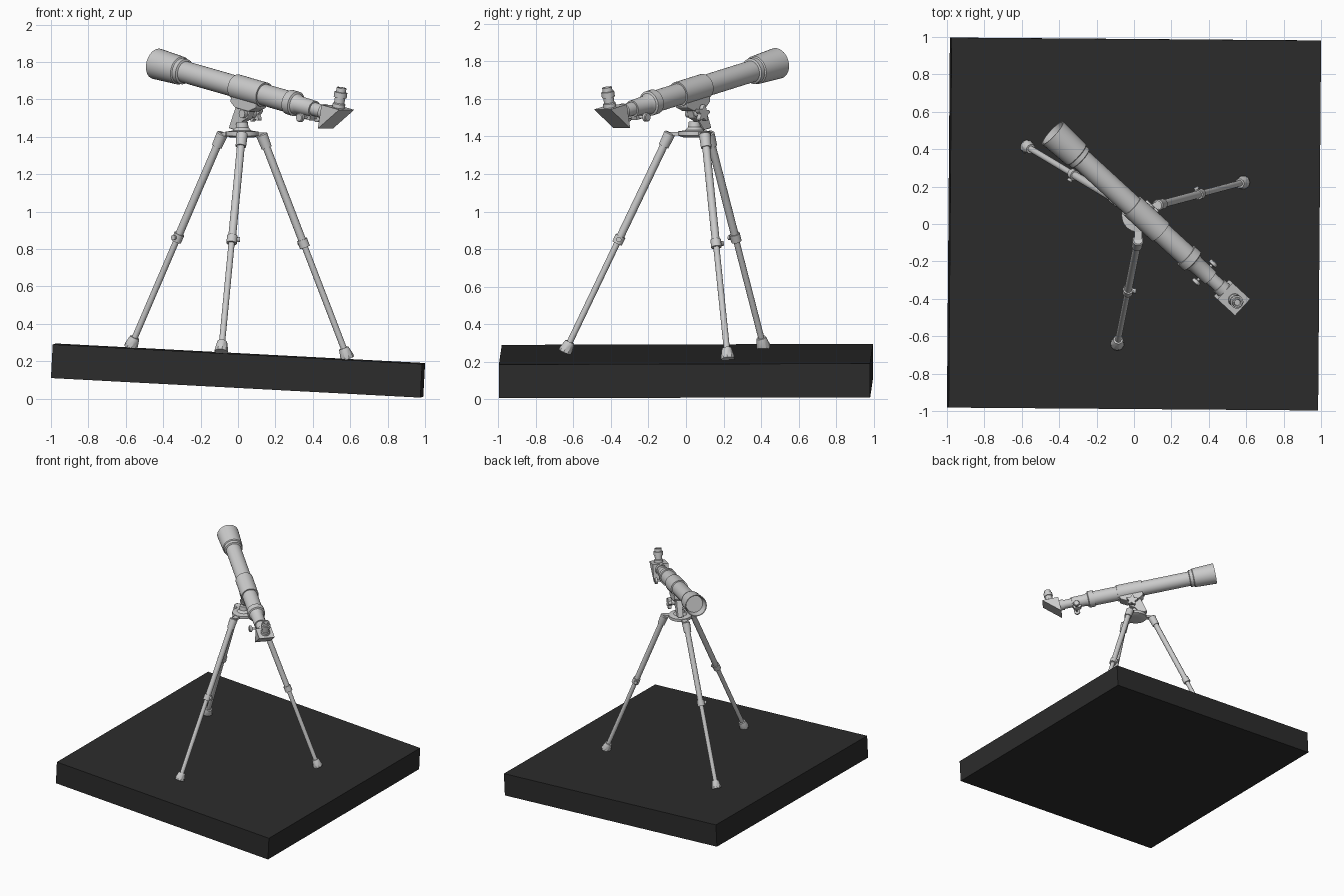
import bpy, bmesh, math
from mathutils import Vector, Matrix

if "Cube" in bpy.data.objects:
    bpy.data.objects.remove(bpy.data.objects["Cube"])

# Telescope frame: U along the tube (towards the lens), W sideways, V up
LENS = Vector((-0.435, 0.487, 1.79))
U = Vector((-0.72, 0.661, 0.207)).normalized()
W = Vector((-U.y, U.x, 0)).normalized() * -1
W = W if W.x > 0 else -W
V = U.cross(W).normalized()
V = V if V.z > 0 else -V


def at(t, w=0, v=0):
    """Point at distance t behind the lens rim, offset sideways and up."""
    return LENS - U * t + W * w + V * v


def finish(bm, name, smooth=True):
    bmesh.ops.recalc_face_normals(bm, faces=bm.faces)
    me = bpy.data.meshes.new(name)
    bm.to_mesh(me)
    bm.free()
    ob = bpy.data.objects.new(name, me)
    bpy.context.collection.objects.link(ob)
    if smooth:
        bpy.ops.object.select_all(action='DESELECT')
        ob.select_set(True)
        bpy.context.view_layer.objects.active = ob
        bpy.ops.object.shade_smooth_by_angle(angle=math.radians(35))
    return ob


def lathe(name, origin, axis, profile, seg=32):
    """Revolve (distance, radius) pairs about an axis; ends are capped."""
    bm = bmesh.new()
    q = Vector(axis).to_track_quat('Z', 'Y')
    rings = []
    for d, r in profile:
        rings.append([bm.verts.new(Vector(origin) + q @ Vector(
            (r * math.cos(2 * math.pi * i / seg), r * math.sin(2 * math.pi * i / seg), d)))
            for i in range(seg)])
    for a, b in zip(rings, rings[1:]):
        for i in range(seg):
            j = (i + 1) % seg
            bm.faces.new((a[i], a[j], b[j], b[i]))
    bm.faces.new(rings[0])
    bm.faces.new(rings[-1])
    return finish(bm, name)


def extrude(name, points, depth, bevel=0.0):
    """Prism from a polygon of 3D points pushed along a vector."""
    bm = bmesh.new()
    face = bm.faces.new([bm.verts.new(p) for p in points])
    res = bmesh.ops.extrude_face_region(bm, geom=[face], use_keep_orig=True)
    bmesh.ops.translate(bm, vec=depth, verts=[g for g in res['geom'] if isinstance(g, bmesh.types.BMVert)])
    ob = finish(bm, name, False)
    if bevel:
        m = ob.modifiers.new("bevel", 'BEVEL')
        m.width = bevel
        m.segments = 2
    return ob


# Tilted dark base slab
bm = bmesh.new()
bmesh.ops.create_cube(bm, size=1)
bm.transform(Matrix.Translation((0, 0, 0.15))
             @ Matrix.Rotation(math.radians(-0.45), 4, 'Z')
             @ Matrix.Rotation(math.radians(3.03), 4, 'Y')
             @ Matrix.Rotation(math.radians(0.15), 4, 'X')
             @ Matrix.Diagonal((1.978, 1.978, 0.18, 1)))
slab = finish(bm, "base_slab", False)
dark = bpy.data.materials.new("dark")
dark.diffuse_color = (0.025, 0.025, 0.025, 1)
dark.use_nodes = True
dark.node_tree.nodes["Principled BSDF"].inputs["Base Color"].default_value = dark.diffuse_color
slab.data.materials.append(dark)

# Optical tube: open dew shield with recessed lens, main tube, rear ring, focuser
lathe("optical_tube", LENS, -U, [
    (0.07, 0.066), (0.0, 0.077), (0.0, 0.083), (0.175, 0.076), (0.18, 0.069), (0.205, 0.069),
    (0.21, 0.058), (0.99, 0.058), (0.99, 0.067), (1.035, 0.067), (1.04, 0.056),
    (1.06, 0.047), (1.17, 0.045), (1.17, 0.036), (1.235, 0.036), (1.235, 0.043), (1.275, 0.043)])
lathe("tube_clamp_ring", LENS, -U, [(0.59, 0.058), (0.59, 0.067), (0.80, 0.067), (0.80, 0.058)])

# Star diagonal: triangular prism block, with the eyepiece on top
extrude("diagonal_prism", [at(1.27, -0.06, 0.045), at(1.40, -0.06, 0.045), at(1.27, -0.06, -0.085)], W * 0.12)
lathe("eyepiece", at(1.34, 0, 0.04), V, [
    (0, 0.034), (0.025, 0.034), (0.03, 0.028), (0.06, 0.028), (0.06, 0.035), (0.088, 0.035),
    (0.09, 0.027), (0.113, 0.026), (0.113, 0.019), (0.10, 0.016)], 24)

# Focuser rack housing, axle and two knobs
extrude("focuser_housing", [at(1.09, -0.02, -0.03), at(1.17, -0.02, -0.03),
                            at(1.165, -0.02, -0.062), at(1.11, -0.02, -0.062)], W * 0.04)
lathe("focus_axle", at(1.14, -0.07, -0.052), W, [(0, 0.008), (0.14, 0.008)], 12)
for side, name in ((-1, "left"), (1, "right")):
    lathe(name + "_focus_knob", at(1.14, side * 0.055, -0.052), W * side,
          [(0, 0.016), (0.004, 0.024), (0.02, 0.024), (0.024, 0.02)], 20)

# Mount: saddle under the tube, hinge lug, pivot and neck
HUB = Vector((0.022, 0.045, 1.405))
extrude("saddle", [at(0.60, -0.042, -0.03), at(0.79, -0.042, -0.03), at(0.79, -0.042, -0.075),
                   at(0.74, -0.042, -0.105), at(0.64, -0.042, -0.105), at(0.60, -0.042, -0.08)],
        W * 0.084, 0.006)
extrude("hinge_lug", [at(0.63, -0.022, -0.09), at(0.735, -0.022, -0.09), at(0.725, -0.022, -0.145),
                      at(0.69, -0.022, -0.17), at(0.66, -0.022, -0.225), at(0.60, -0.022, -0.225),
                      at(0.615, -0.022, -0.15)], W * 0.044, 0.006)
lathe("hinge_pivot", at(0.70, -0.045, -0.125), W, [(0, 0.022), (0.1, 0.022)], 20)

# Five-lobed clamp knob on the hinge
kc, star = at(0.70, 0.05, -0.125), []
for i in range(30):
    a = 2 * math.pi * i / 30
    r = 0.037 + 0.011 * math.cos(5 * a)
    star.append(kc + U * r * math.cos(a) + V * r * math.sin(a))
extrude("clamp_knob", star, W * 0.028, 0.003)

# Tripod head disc and neck
lathe("tripod_head", HUB, (0, 0, 1), [
    (-0.01, 0.03), (-0.01, 0.06), (0.0, 0.088), (0.022, 0.088), (0.028, 0.05), (0.045, 0.034), (0.075, 0.03)])

# Tripod legs: (top, foot)
legs = {"left": ((-0.082, 0.12, 1.42), (-0.575, 0.415, 0.272)),
        "front": ((0.022, -0.085, 1.42), (-0.09, -0.645, 0.25)),
        "right": ((0.125, 0.1, 1.415), (0.587, 0.223, 0.213))}
for name, (top, foot) in legs.items():
    top, foot = Vector(top), Vector(foot)
    d = foot - top
    L = d.length
    d.normalize()
    m = L * 0.487
    lathe(name + "_leg", top, d, [
        (0, 0.025), (0.006, 0.031), (0.08, 0.028), (0.08, 0.021), (m - 0.022, 0.021),
        (m - 0.022, 0.028), (m + 0.022, 0.028), (m + 0.022, 0.0165), (L - 0.06, 0.0165)], 20)
    lathe(name + "_foot", top, d, [(L - 0.062, 0.026), (L - 0.05, 0.029), (L - 0.012, 0.037), (L, 0.036)], 10)
    # Arm from head to leg, and the lock screw on the collar
    out = Vector((top.x - HUB.x, top.y - HUB.y, 0)).normalized()
    s = Vector((-out.y, out.x, 0))
    c = HUB + out * 0.05 - s * 0.02
    extrude(name + "_leg_arm", [c, c + s * 0.04, c + s * 0.04 + out * 0.08, c + out * 0.08],
            Vector((0, 0, 0.018)))
    lathe(name + "_lock_screw", top + d * m, s, [(0, 0.009), (0.03, 0.009), (0.03, 0.014), (0.042, 0.014)], 12)
